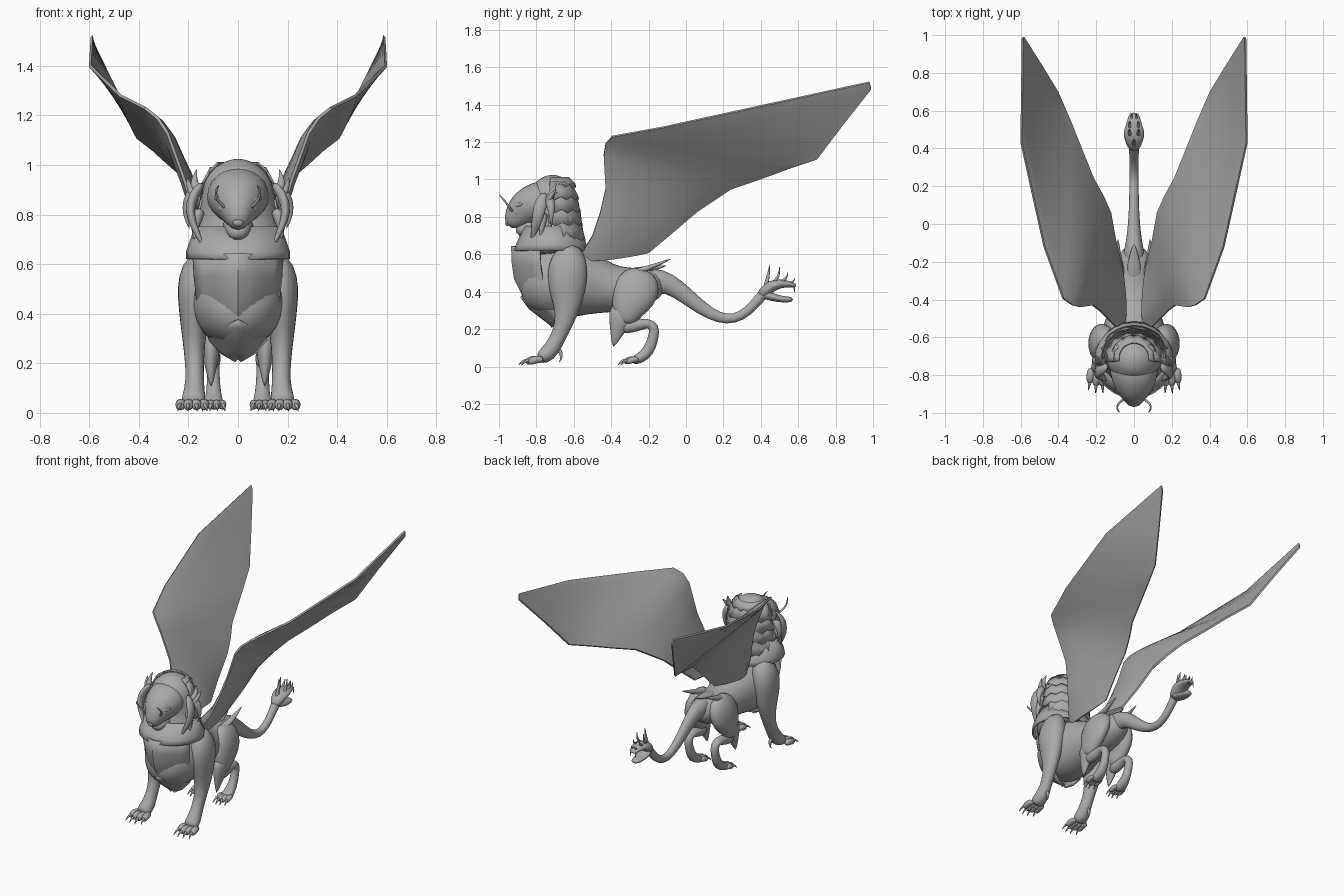
import bpy, bmesh, math
from mathutils import Vector

stone = bpy.data.materials.new("stone_grey")
stone.diffuse_color = (0.4, 0.4, 0.4, 1)


def finish(name, bm, mirror=False, subsurf=0, solid=0.0, angle=40):
    bmesh.ops.recalc_face_normals(bm, faces=bm.faces[:])
    me = bpy.data.meshes.new(name)
    bm.to_mesh(me)
    bm.free()
    ob = bpy.data.objects.new(name, me)
    bpy.context.collection.objects.link(ob)
    me.materials.append(stone)
    if mirror:
        m = ob.modifiers.new("mirror", 'MIRROR')
        m.use_mirror_merge = False
    if solid:
        s = ob.modifiers.new("thickness", 'SOLIDIFY')
        s.thickness = solid
        s.offset = 0
    if subsurf:
        s = ob.modifiers.new("smooth", 'SUBSURF')
        s.levels = s.render_levels = subsurf
        me.polygons.foreach_set("use_smooth", [True] * len(me.polygons))
    else:
        bpy.ops.object.select_all(action='DESELECT')
        ob.select_set(True)
        bpy.context.view_layer.objects.active = ob
        bpy.ops.object.shade_smooth_by_angle(angle=math.radians(angle))
    return ob


def add_tube(bm, stations, n=12):
    """Loft ellipses (x, y, z, side radius, depth radius) along a path."""
    pts = [Vector(s[:3]) for s in stations]
    rings = []
    for i, s in enumerate(stations):
        t = (pts[min(i + 1, len(pts) - 1)] - pts[max(i - 1, 0)]).normalized()
        u = Vector((1, 0, 0))
        u = (u - t * u.dot(t)).normalized()
        v = t.cross(u)
        rings.append([bm.verts.new(pts[i] + u * s[3] * math.cos(a) + v * s[4] * math.sin(a))
                      for a in (2 * math.pi * k / n for k in range(n))])
    for a, b in zip(rings, rings[1:]):
        for k in range(n):
            bm.faces.new((a[k], a[(k + 1) % n], b[(k + 1) % n], b[k]))
    bm.faces.new(rings[0])
    bm.faces.new(rings[-1])


def tubes(name, paths, mirror=False, subsurf=1, n=12):
    bm = bmesh.new()
    for p in paths:
        add_tube(bm, p, n)
    return finish(name, bm, mirror, subsurf)


def lock(*pts, r=0.022):
    """Tapering hair lock or spike through the given points."""
    last = len(pts) - 1
    return [(*p, max(.002, r * (1 - i / last)), max(.002, r * (1 - i / last))) for i, p in enumerate(pts)]


# Torso and neck
tubes("torso", [[(0, -.87, .5, .07, .09), (0, -.81, .48, .16, .18), (0, -.7, .45, .2, .2),
                 (0, -.6, .45, .19, .195), (0, -.5, .44, .15, .165), (0, -.4, .415, .125, .13),
                 (0, -.3, .415, .115, .115), (0, -.2, .43, .11, .1), (0, -.12, .45, .06, .06)]], n=16)
tubes("neck", [[(0, -.7, .6, .21, .19), (0, -.71, .65, .2, .175), (0, -.69, .76, .165, .14),
                (0, -.7, .86, .155, .135), (0, -.725, .94, .14, .125), (0, -.74, .99, .095, .09),
                (0, -.75, 1.02, .03, .03)]], n=16)

# Head with muzzle and jaw
tubes("head", [[(0, -.7, .89, .13, .12), (0, -.8, .875, .135, .12), (0, -.86, .845, .11, .105),
                (0, -.905, .805, .07, .08), (0, -.94, .77, .045, .045), (0, -.955, .76, .025, .025)],
               [(0, -.8, .77, .08, .06), (0, -.86, .735, .055, .045), (0, -.91, .715, .03, .025)]])
tubes("brow_ridge", [[(.02, -.925, .83, .012, .012), (.055, -.915, .86, .016, .014), (.1, -.87, .87, .01, .01)]], True)
tubes("nose", [[(0, -.935, .79, .03, .015), (0, -.96, .77, .025, .014), (0, -.955, .75, .012, .008)]])
bm = bmesh.new()
bmesh.ops.create_uvsphere(bm, u_segments=12, v_segments=8, radius=.016)
bmesh.ops.translate(bm, verts=bm.verts[:], vec=(.062, -.9, .825))
finish("eye", bm, True)
tubes("brow_whisker", [[(.04, -.92, .82, .007, .007), (.075, -.94, .845, .007, .007), (.092, -.965, .88, .006, .006),
                        (.087, -.985, .905, .005, .005), (.075, -1.0, .92, .002, .002)]], True, n=8)

# Ears and cheek locks
tubes("cheek_locks", [
    [(.14, -.75, .93, .015, .02), (.18, -.775, .88, .025, .04), (.2, -.79, .81, .02, .035),
     (.17, -.81, .73, .015, .022), (.13, -.83, .655, .002, .002)],
    lock((.15, -.74, .87), (.185, -.72, .93), (.165, -.69, .985), r=.035),
    lock((.17, -.73, .9), (.205, -.72, .85), (.215, -.72, .8), (.195, -.72, .74), r=.035),
    lock((.17, -.75, .86), (.2, -.72, .92), (.205, -.69, .95), r=.025),
    lock((.15, -.76, .83), (.18, -.77, .75), (.17, -.78, .68), r=.035)], True, n=8)

# Overlapping mane scales around the back of the neck
bm = bmesh.new()
for z1, z2, r1, r2, back1, back2 in [(1.0, .965, .08, .12, .08, .12), (.98, .9, .11, .155, .09, .135),
                                    (.92, .83, .14, .165, .11, .145), (.85, .76, .15, .17, .125, .155),
                                    (.78, .68, .155, .185, .14, .17)]:
    prev = None
    for k in range(15):
        a = math.radians(-100 + 200 * k / 14)
        jag = .018 if k % 2 else 0
        cur = [bm.verts.new((r * math.sin(a), -.71 + b * math.cos(a), z))
               for r, b, z in ((r1, back1, z1 + .01), (r2, back2, z2 + .01 - jag))]
        if prev:
            bm.faces.new((prev[0], cur[0], cur[1], prev[1]))
        prev = cur
finish("mane_scales", bm, solid=.008)


# Ridged breastplate and its lower guard
def plate(name, rows):
    bm = bmesh.new()
    grid = []
    for z, w, y, d in rows:
        grid.append([bm.verts.new((w * s, y + d * abs(s) ** 1.5, z - .012 * abs(s)))
                     for s in (k / 5 for k in range(-5, 6))])
    for a, b in zip(grid, grid[1:]):
        for k in range(10):
            bm.faces.new((a[k], a[k + 1], b[k + 1], b[k]))
    finish(name, bm, solid=.01, angle=30)


plate("breastplate", [(.645, .18, -.93, .15), (.56, .175, -.928, .15), (.47, .165, -.915, .15),
                      (.38, .135, -.87, .14), (.31, .115, -.825, .14), (.26, .07, -.76, .06), (.225, .01, -.71, 0)])
plate("lower_guard", [(.375, .03, -.882, .01), (.345, .08, -.862, .06), (.31, .118, -.836, .14),
                      (.255, .07, -.765, .06), (.22, .01, -.715, 0)])
bm = bmesh.new()
ring = [[bm.verts.new((r * math.cos(a), -.72 + d * math.sin(a), z)) for a in (k * math.pi / 12 for k in range(24))]
        for z, r, d in ((.62, .205, .2), (.65, .205, .185), (.75, .17, .14))]
for a, b in zip(ring, ring[1:]):
    for k in range(24):
        bm.faces.new((a[k], a[(k + 1) % 24], b[(k + 1) % 24], b[k]))
finish("collar", bm, solid=.01)

# Legs
tubes("front_leg", [[(.13, -.61, .65, .04, .05), (.16, -.625, .58, .075, .1), (.175, -.635, .5, .075, .115),
                     (.175, -.635, .4, .065, .1), (.178, -.635, .31, .05, .072), (.176, -.655, .22, .04, .046),
                     (.174, -.695, .13, .037, .042), (.178, -.74, .065, .048, .05), (.182, -.79, .035, .055, .03)]], True)
tubes("hind_leg", [[(.06, -.23, .52, .04, .07), (.095, -.25, .45, .06, .125), (.11, -.28, .37, .06, .125),
                    (.11, -.32, .29, .05, .085), (.108, -.325, .22, .04, .05)],
                   [(.105, -.36, .21, .035, .04), (.103, -.28, .215, .035, .036), (.1, -.21, .235, .03, .03),
                    (.1, -.165, .215, .028, .032), (.1, -.175, .15, .026, .03), (.098, -.2, .08, .03, .034),
                    (.098, -.25, .04, .042, .03), (.098, -.29, .03, .04, .022)],
                   [(.11, -.33, .33, .05, .09), (.11, -.36, .22, .035, .055), (.108, -.39, .1, .003, .004)]], True)


def paw(name, x, y, w, size):
    toes, claws = [], []
    for i in range(4):
        k = i - 1.5
        tx, ty = x + k * w, y - (.015 if i in (1, 2) else 0)
        r = size * .42
        toes.append([(x + k * w * .8, ty + size, .035, r, r * .8), (tx, ty + size * .3, .04, r, r),
                     (tx, ty - size * .25, .028, r, r), (tx, ty - size * .5, .02, r * .5, r * .5)])
        claws.append(lock((tx, ty - size * .3, .035), (tx + k * .004, ty - size * .8, .03),
                          (tx + k * .008, ty - size * 1.25, .004), r=.014))
    tubes(name + "_toes", toes, True, n=8)
    tubes(name + "_claws", claws, True, n=6)


paw("front_paw", .184, -.815, .032, .055)
paw("hind_paw", .098, -.295, .023, .045)
# Dew claws and hip tufts
tubes("dew_claw", [lock((.175, -.68, .1), (.175, -.66, .05), (.178, -.68, .02), r=.018)], True, n=6)
tubes("hip_tufts", [[(.07, -.34, .48, .04, .03), (.085, -.2, .525, .025, .016), (.085, -.07, .58, .002, .002)],
                    [(.0, -.32, .5, .05, .03), (.0, -.2, .52, .04, .02), (.0, -.1, .54, .003, .003)]], True, n=8)

# Serpent tail
tubes("tail", [[(0, -.22, .45, .08, .085), (0, -.13, .46, .05, .065), (0, -.05, .42, .038, .052), (0, .04, .345, .03, .042),
                (0, .13, .28, .026, .033), (0, .22, .247, .026, .028), (0, .3, .27, .026, .027),
                (0, .36, .325, .024, .027), (0, .41, .385, .03, .03), (0, .44, .41, .03, .02)]])
tubes("serpent_head", [[(0, .39, .37, .03, .03), (0, .44, .42, .05, .036), (0, .48, .44, .064, .03),
                        (0, .53, .445, .042, .022), (0, .575, .435, .032, .014), (0, .59, .43, .018, .008)],
                       [(0, .41, .39, .035, .03), (0, .46, .37, .05, .022), (0, .52, .358, .036, .018),
                        (0, .575, .358, .028, .016)]], n=10)
tubes("serpent_crest", [lock((0, .42, .41), (0, .44, .48), (0, .45, .555), r=.02),
                        lock((.02, .46, .44), (.025, .5, .48), (.025, .5, .54), r=.016),
                        lock((.02, .5, .45), (.025, .54, .47), (.02, .545, .505), r=.014),
                        lock((.012, .545, .445), (.014, .575, .45), (.01, .582, .475), r=.012),
                        lock((.02, .575, .435), (.02, .58, .415), (.02, .58, .395), r=.008)], True, n=6)

# Wings: leading and trailing points at each span station, with thickness
stations = [((.07, -.57, .585), (.07, -.2, .61), .035), ((.14, -.5, .7), (.1, -.08, .71), .026),
            ((.18, -.46, .82), (.125, .06, .83), .024), ((.22, -.43, .95), (.165, .15, .89), .022),
            ((.285, -.44, 1.13), (.215, .24, .95), .02), ((.325, -.43, 1.19), (.28, .4, 1.005), .018),
            ((.375, -.395, 1.23), (.34, .55, 1.06), .014), ((.475, -.12, 1.28), (.405, .7, 1.11), .006),
            ((.597, .43, 1.4), (.49, .84, 1.295), .002), ((.59, .98, 1.52), (.585, .99, 1.485), .0)]
bm = bmesh.new()
loops = []
N = 8
out = Vector((.75, 0, -.65))
for lead, trail, th in stations:
    a, b = Vector(lead), Vector(trail)
    loop = []
    for side in (1, -1):
        for k in range(N + 1) if side == 1 else range(N, -1, -1):
            s = k / N
            h = th * 2.6 * math.sqrt(s) * (1 - s) + .006
            loop.append(bm.verts.new(a.lerp(b, s) + out * side * h))
    loops.append(loop)
for a, b in zip(loops, loops[1:]):
    for k in range(len(a)):
        j = (k + 1) % len(a)
        bm.faces.new((a[k], a[j], b[j], b[k]))
bm.faces.new(loops[0])
bm.faces.new(loops[-1])
finish("wing", bm, True, angle=35)
